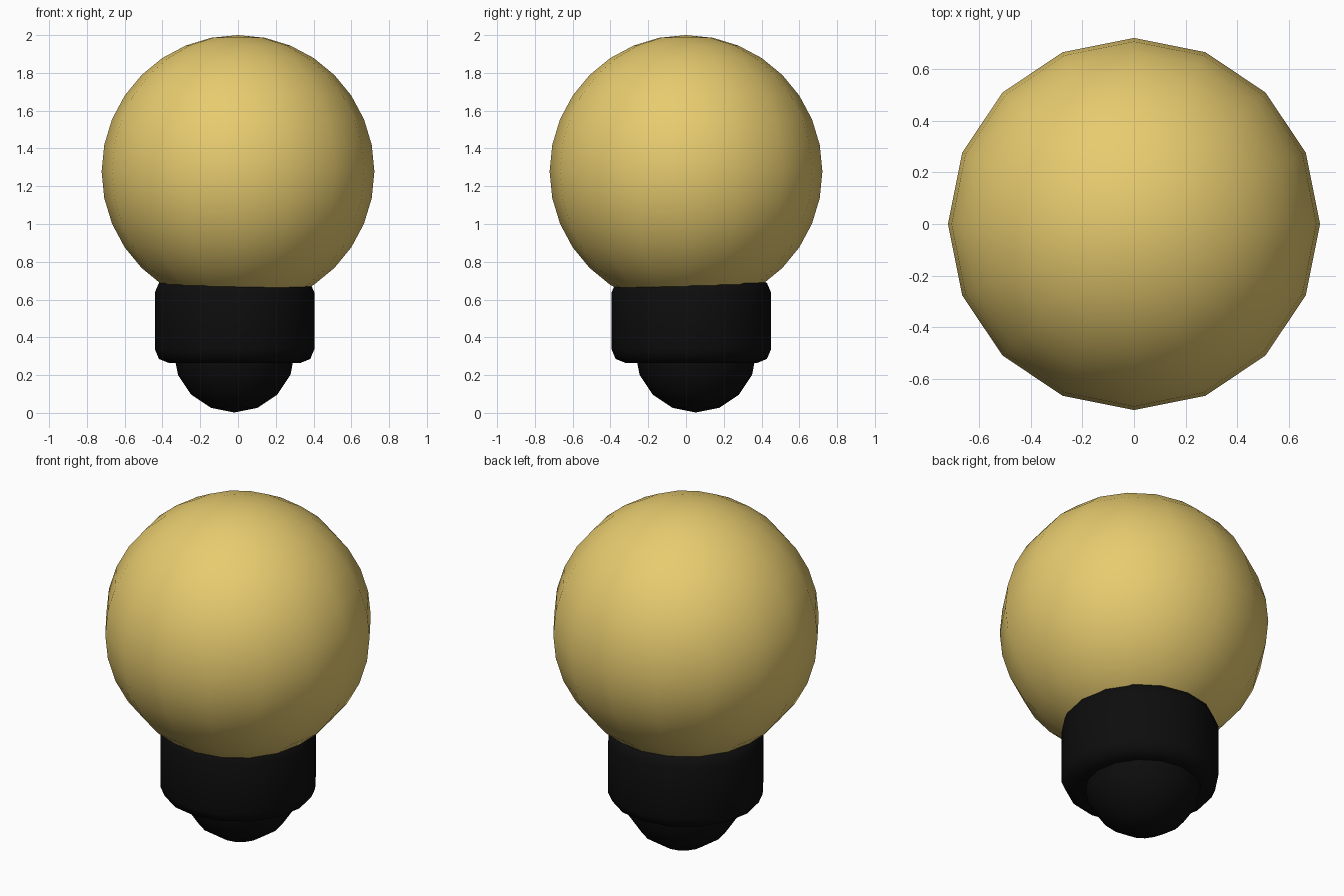
import bpy

if "Cube" in bpy.data.objects:
    bpy.data.objects.remove(bpy.data.objects["Cube"])


def material(name, color):
    m = bpy.data.materials.new(name)
    m.diffuse_color = (*color, 1)
    m.use_nodes = True
    m.node_tree.nodes["Principled BSDF"].inputs["Base Color"].default_value = m.diffuse_color
    return m


gold = material("warm_glass", (0.8, 0.6, 0.16))
black = material("black_fitting", (0.004, 0.004, 0.004))


def finish(name, mat):
    ob = bpy.context.object
    ob.name = name
    ob.data.materials.append(mat)
    bpy.ops.object.shade_smooth()
    return ob


# Glass globe
bpy.ops.mesh.primitive_uv_sphere_add(segments=16, ring_count=16, radius=0.722,
                                     location=(0, 0, 1.278))
finish("globe", gold)

# Socket collar with rounded rims, slightly off-centre
bpy.ops.mesh.primitive_cylinder_add(vertices=16, radius=0.422, depth=0.445,
                                    location=(-0.018, 0.028, 0.487))
collar = finish("collar", black)
bevel = collar.modifiers.new("rounded_rims", 'BEVEL')
bevel.width = 0.072
bevel.segments = 2
bevel.limit_method = 'ANGLE'
bevel.angle_limit = 1.0

# Rounded contact tip under the collar
bpy.ops.mesh.primitive_uv_sphere_add(segments=16, ring_count=8, radius=0.322,
                                     location=(-0.02, 0.052, 0.324))
finish("contact_tip", black)
